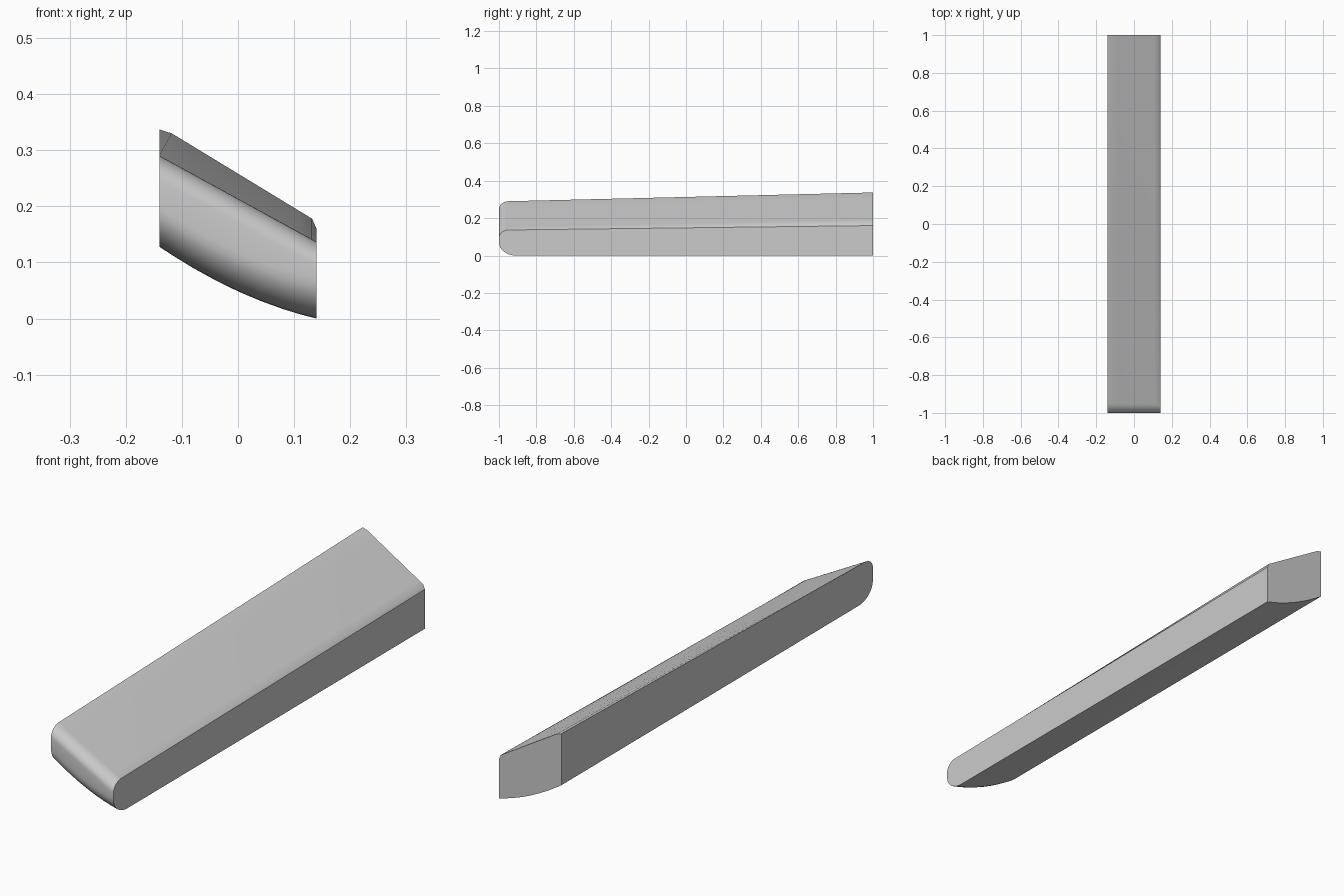
import bpy, bmesh, math

if "Cube" in bpy.data.objects:
    bpy.data.objects.remove(bpy.data.objects["Cube"])

# top edge of the section at the front (straight) and at the back (chamfered corners)
BACK_TOP = [(-0.14, 0.337), (-0.118, 0.33), (0.132, 0.178), (0.14, 0.16)]
XS = [-0.14, -0.118, -0.08, -0.04, 0, 0.04, 0.08, 0.11, 0.132, 0.14]


def bottom(x):
    return 0.0485 - 0.457 * x + 0.79 * x * x


def top(x, y):
    front = 0.289 + (x + 0.14) * (0.136 - 0.289) / 0.28
    back = BACK_TOP[-1][1]
    for (x0, z0), (x1, z1) in zip(BACK_TOP, BACK_TOP[1:]):
        if x0 <= x <= x1:
            back = z0 + (z1 - z0) * (x - x0) / (x1 - x0)
            break
    k = (y + 1) / 2
    return front * (1 - k) + back * k


def side_outline(x):
    """Closed side outline at one x: rounded nose in front, flat at the back."""
    b = bottom(x)
    pts = [(1, b)]
    n = 8
    for i in range(n + 1):
        a = math.pi / 2 * i / n
        pts.append((-0.91 - 0.09 * math.sin(a), b + 0.07 * (1 - math.cos(a))))
    for i in range(n + 1):
        a = math.pi / 2 * i / n
        y = -0.95 - 0.05 * math.cos(a)
        pts.append((y, top(x, y) - 0.042 * (1 - math.sin(a))))
    pts.append((1, top(x, 1)))
    return pts


# loft the outlines across the width
bm = bmesh.new()
rings = [[bm.verts.new((x, y, z)) for y, z in side_outline(x)] for x in XS]
for r0, r1 in zip(rings, rings[1:]):
    for i in range(len(r0)):
        j = (i + 1) % len(r0)
        bm.faces.new((r0[i], r0[j], r1[j], r1[i]))
bm.faces.new(rings[0])
bm.faces.new(rings[-1])
bmesh.ops.recalc_face_normals(bm, faces=bm.faces)

mesh = bpy.data.meshes.new("tapered_bar")
bm.to_mesh(mesh)
bm.free()
bar = bpy.data.objects.new("tapered_bar", mesh)
bpy.context.collection.objects.link(bar)
bpy.context.view_layer.objects.active = bar
bar.select_set(True)
bpy.ops.object.shade_smooth_by_angle(angle=math.radians(30))
